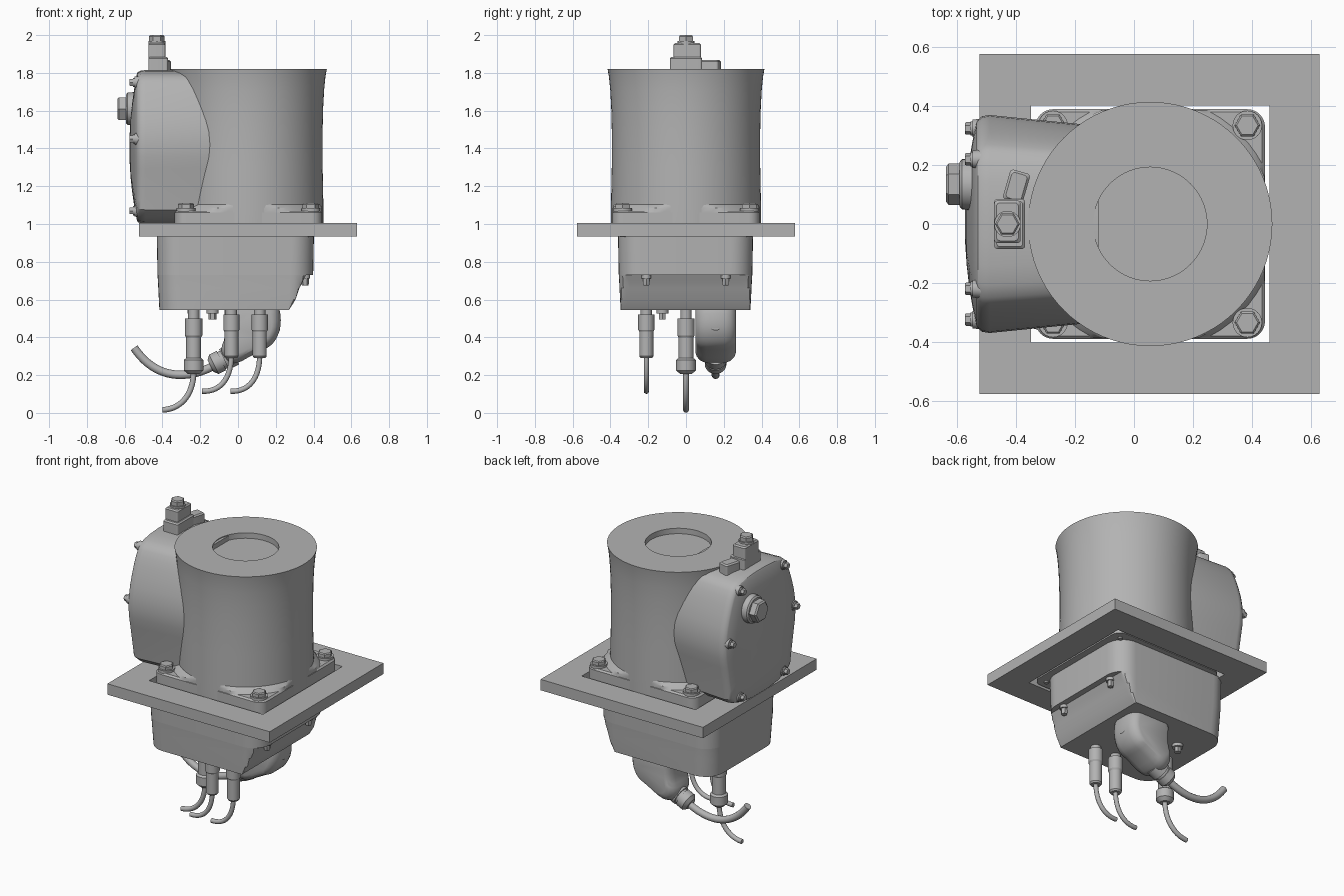
import bpy, bmesh
from math import sin, cos, pi
from mathutils import Vector
from mathutils.geometry import interpolate_bezier

if "Cube" in bpy.data.objects:
    bpy.data.objects.remove(bpy.data.objects["Cube"])

GREY = (0.45, 0.45, 0.45, 1)
mat = bpy.data.materials.new("machine grey")
mat.use_nodes = True
mat.diffuse_color = GREY
mat.node_tree.nodes["Principled BSDF"].inputs["Base Color"].default_value = GREY
parts = []


def loft(name, rings, ring_closed=False):
    """Skin a list of equal-length point rings, capping the ends."""
    bm = bmesh.new()
    loops = [[bm.verts.new(p) for p in ring] for ring in rings]
    pairs = list(zip(loops, loops[1:]))
    if ring_closed:
        pairs.append((loops[-1], loops[0]))
    else:
        bm.faces.new(loops[0])
        bm.faces.new(loops[-1])
    for a, b in pairs:
        for i in range(len(a)):
            j = (i + 1) % len(a)
            bm.faces.new((a[i], a[j], b[j], b[i]))
    bmesh.ops.recalc_face_normals(bm, faces=bm.faces)
    mesh = bpy.data.meshes.new(name)
    bm.to_mesh(mesh)
    bm.free()
    mesh.materials.append(mat)
    obj = bpy.data.objects.new(name, mesh)
    bpy.context.scene.collection.objects.link(obj)
    parts.append(obj)
    return obj


def turned(name, base, axis, profile, sides=24):
    """Revolve (radius, distance) pairs about an axis through base."""
    quat = Vector(axis).to_track_quat('Z', 'Y')
    base = Vector(base)
    angles = [2 * pi * i / sides for i in range(sides)]
    return loft(name, [[base + quat @ Vector((r * cos(a), r * sin(a), h)) for a in angles]
                       for r, h in profile])


def hex_bolt(name, base, axis, r, h, washer):
    turned(name + "_washer", base, axis, [(washer, -0.01), (washer, h * 0.35)])
    turned(name + "_head", base, axis,
           [(r, 0), (r, h * 0.85), (r * 0.85, h)], 6)


def smooth_outline(points, times=2):
    """Cut the corners of a closed outline."""
    pts = [Vector(p) for p in points]
    for _ in range(times):
        out = []
        for i, p in enumerate(pts):
            q = pts[(i + 1) % len(pts)]
            out += [p.lerp(q, 0.25), p.lerp(q, 0.75)]
        pts = out
    return pts


def rounded_rect(x0, x1, y0, y1, r, z, xmax=9):
    ring = []
    corners = [(x1 - r, y1 - r), (x0 + r, y1 - r), (x0 + r, y0 + r), (x1 - r, y0 + r)]
    for k, (cx, cy) in enumerate(corners):
        for i in range(9):
            a = (k + i / 8) * pi / 2
            ring.append((min(cx + r * cos(a), xmax), cy + r * sin(a), z))
    return ring


def box(name, x0, x1, y0, y1, z0, z1, r=0.012):
    b = 0.008
    return loft(name, [rounded_rect(x0, x1, y0, y1, r, z0),
                       rounded_rect(x0, x1, y0, y1, r, z1 - b),
                       rounded_rect(x0 + b, x1 - b, y0 + b, y1 - b, r, z1)])


def cable(name, y, r, ctrl):
    """Round cable following a bezier in an xz plane."""
    path = interpolate_bezier(*[Vector((x, y, z)) for x, z in ctrl], 24)
    rings = []
    for i, p in enumerate(path):
        t = (path[min(i + 1, 23)] - path[max(i - 1, 0)]).normalized()
        n = Vector((-t.z, 0, t.x))
        rings.append([p + r * (cos(a) * n + sin(a) * Vector((0, 1, 0)))
                      for a in (2 * pi * k / 14 for k in range(14))])
    loft(name, rings)


CX = 0.055
UP, DOWN, OUT = (0, 0, 1), (0, 0, -1), (-1, 0, 0)

# Mounting plate with a square opening
def square(x0, x1, h, z):
    return [(x0, -h, z), (x1, -h, z), (x1, h, z), (x0, h, z)]

loft("mounting_plate", [square(-0.525, 0.63, 0.578, 1.005), square(-0.35, 0.46, 0.403, 1.005),
                        square(-0.35, 0.46, 0.403, 0.935), square(-0.525, 0.63, 0.578, 0.935)], True)

# Flange and its flared skirt, trimmed to the flange sides
loft("flange", [rounded_rect(-0.335, 0.445, -0.39, 0.39, 0.06, 0.94),
                rounded_rect(-0.335, 0.445, -0.39, 0.39, 0.06, 1.06),
                rounded_rect(-0.325, 0.435, -0.38, 0.38, 0.05, 1.07)])
skirt = []
for r, z in [(0.44, 1.06), (0.42, 1.085), (0.4, 1.1), (0.39, 1.11)]:
    lim = 0.388
    skirt.append([(CX + max(-lim, min(lim, r * cos(a))), max(-lim, min(lim, r * sin(a))), z)
                  for a in (2 * pi * i / 64 for i in range(64))])
loft("flange_skirt", skirt)

# Barrel with flared rim and shallow round recess
turned("barrel", (CX, 0, 0), UP,
       [(0.397, 0.95), (0.397, 1.1), (0.393, 1.3), (0.393, 1.5), (0.396, 1.62), (0.401, 1.71),
        (0.408, 1.78), (0.415, 1.82), (0.193, 1.82), (0.193, 1.785)], 80)

# Flange bolts through the plate
for sx in (-1, 1):
    for sy in (-1, 1):
        x, y = CX + 0.33 * sx, 0.335 * sy
        hex_bolt("flange_bolt", (x, y, 1.07), UP, 0.043, 0.04, 0.05)
        turned("flange_bolt_shank", (x, y, 0.93), UP, [(0.014, 0), (0.014, 0.1)], 12)

# Lower housing with scooped side
loft("lower_housing",
     [rounded_rect(-0.43 + t, 0.402 - t, -0.36 + t, 0.355 - t, 0.12, z, xm)
      for t, z, xm in [(0, 0.945, 9), (0.004, 0.73, 9), (0.004, 0.73, 0.36), (0.006, 0.70, 0.345),
                       (0.008, 0.66, 0.325), (0.011, 0.6, 0.305), (0.014, 0.545, 0.27)]])
for y in (-0.21, 0.21):
    hex_bolt("housing_bolt", (0.355, y, 0.73), DOWN, 0.02, 0.055, 0.026)

# Side cover: shield outline, tapering inward, domed outer face
half = [(0.3, 1.0), (0.335, 1.2), (0.385, 1.45), (0.3, 1.72), (0.22, 1.815)]
outline = smooth_outline(half + [(-y, z) for y, z in reversed(half)])
MID = 1.4
steps = [(-0.12, 0.9, 1), (-0.49, 1, 1), (-0.515, 0.99, 0.992), (-0.53, 0.96, 0.975)]
steps += [(-0.535 - 0.04 * (1 - s * s), s * 0.94, s * 0.955) for s in (1, 0.8, 0.6, 0.4, 0.2, 0.04)]
loft("side_cover", [[(x, p.x * sy, MID + (p.y - MID) * sz) for p in outline]
                    for x, sy, sz in steps])
for y, z in [(0.22, 1.75), (0.325, 1.45), (0.22, 1.07)]:
    for s in (-1, 1):
        turned("cover_boss", (-0.5, y * s, z), OUT, [(0.034, 0), (0.03, 0.048)])
        hex_bolt("cover_bolt", (-0.545, y * s, z), OUT, 0.021, 0.03, 0.024)

# Screwed plug on the cover
turned("plug_collar", (-0.53, 0.135, 1.61), OUT, [(0.09, 0), (0.085, 0.055), (0.075, 0.063)], 32)
turned("plug_head", (-0.58, 0.135, 1.61), OUT, [(0.07, 0), (0.07, 0.05), (0.06, 0.058)], 6)

# Lifting bracket on top of the cover
box("bracket_foot", -0.475, -0.37, -0.085, 0.085, 1.78, 1.885)
box("bracket_block", -0.475, -0.385, -0.065, 0.08, 1.8, 1.957)
tab = box("bracket_tab", -0.035, 0.035, -0.05, 0.055, 1.78, 1.868)
tab.location = (-0.40, 0.125, 0)
tab.rotation_euler.z = -0.28
hex_bolt("bracket_bolt", (-0.43, 0, 1.95), UP, 0.042, 0.05, 0.045)

# Straight cable connectors under the housing
for x in (-0.035, 0.115):
    turned("connector", (x, -0.21, 0.55), DOWN,
           [(0.03, 0), (0.03, 0.03), (0.043, 0.03), (0.043, 0.11), (0.037, 0.12),
            (0.037, 0.25), (0.03, 0.26)])
    cable("connector_cable", -0.21, 0.014,
          [(x, 0.31), (x, 0.18), (x - 0.06, 0.11), (x - 0.155, 0.115)])
turned("large_connector", (-0.235, 0, 0.55), DOWN,
       [(0.03, 0), (0.03, 0.05), (0.046, 0.05), (0.046, 0.14), (0.04, 0.15), (0.04, 0.26),
        (0.052, 0.27), (0.052, 0.325), (0.03, 0.345)])
cable("large_connector_cable", 0, 0.015,
      [(-0.235, 0.22), (-0.235, 0.1), (-0.3, 0.02), (-0.4, 0.016)])
for x, y in [(-0.135, -0.125), (-0.235, 0.115)]:
    turned("blind_plug_collar", (x, y, 0.55), DOWN, [(0.032, 0), (0.032, 0.025)])
    turned("blind_plug", (x, y, 0.53), DOWN, [(0.02, 0), (0.02, 0.035)], 6)

# Elbow connector with gland and heavy cable
EY = 0.157
elbow = smooth_outline([(-0.08, 0.62), (0.205, 0.62), (0.235, 0.47), (0.19, 0.36), (0.1, 0.32),
                        (-0.03, 0.245), (-0.1, 0.32), (-0.06, 0.42)])
widths = [(-0.107, 0.7), (-0.1, 0.82), (-0.08, 0.93), (-0.05, 1)]
widths += [(-d, s) for d, s in reversed(widths)]
loft("elbow_housing", [[(0.07 + (p.x - 0.07) * s, EY + d, 0.45 + (p.y - 0.45) * s) for p in elbow]
                       for d, s in widths])
turned("elbow_screw", (0.19, EY, 0.48), (1, 0, 0), [(0.05, 0), (0.05, 0.025), (0.042, 0.032)])
turned("elbow_gland", (-0.02, EY, 0.31), (-0.9, 0, -0.44),
       [(0.06, 0), (0.06, 0.06), (0.05, 0.06), (0.05, 0.075), (0.057, 0.075), (0.057, 0.12),
        (0.035, 0.14)])
cable("elbow_cable", EY, 0.022, [(-0.08, 0.28), (-0.22, 0.18), (-0.42, 0.15), (-0.55, 0.345)])

# Smooth curved surfaces, keep edges crisp
bpy.ops.object.select_all(action='DESELECT')
for obj in parts:
    obj.select_set(True)
bpy.context.view_layer.objects.active = parts[0]
bpy.ops.object.shade_smooth_by_angle()
